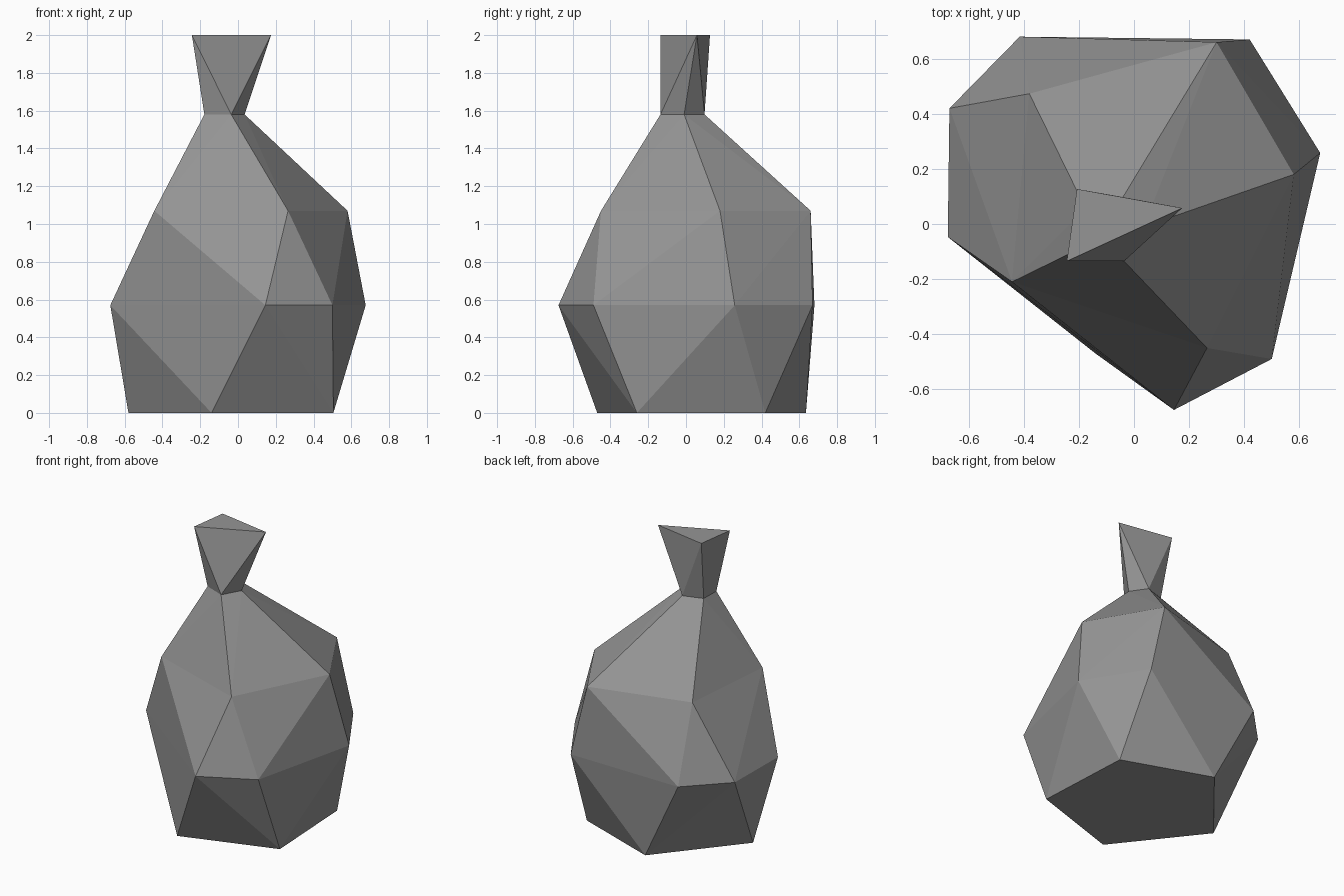
import bpy
import bmesh

# Remove only the default object
default_object = bpy.data.objects.get("Cube")
if default_object:
    bpy.data.objects.remove(default_object, do_unlink=True)


def make_material(name, colour):
    material = bpy.data.materials.new(name)
    material.use_nodes = True
    material.diffuse_color = colour
    material.node_tree.nodes["Principled BSDF"].inputs["Base Color"].default_value = colour
    return material


def facet_loft(name, rings, material, keep_bottom, keep_top):
    """Wrap each neighbouring pair of flat outlines in a faceted skin."""
    mesh_builder = bmesh.new()
    levels = [[mesh_builder.verts.new((x, y, height)) for x, y in outline]
              for height, outline in rings]
    for lower, upper in zip(levels, levels[1:]):
        bmesh.ops.convex_hull(mesh_builder, input=lower + upper,
                              use_existing_faces=False)
        # Remove the flat caps so that the bands form one open shell
        caps = [face for face in mesh_builder.faces
                if len({vertex.co.z for vertex in face.verts}) == 1]
        bmesh.ops.delete(mesh_builder, geom=caps, context="FACES_ONLY")
        loose = [edge for edge in mesh_builder.edges if not edge.link_faces]
        bmesh.ops.delete(mesh_builder, geom=loose, context="EDGES")
        # Keep the upper outline available for the next band
    if keep_bottom:
        mesh_builder.faces.new(list(reversed(levels[0])))
    if keep_top:
        mesh_builder.faces.new(levels[-1])
    bmesh.ops.recalc_face_normals(mesh_builder, faces=mesh_builder.faces)

    mesh = bpy.data.meshes.new(name)
    mesh_builder.to_mesh(mesh)
    mesh_builder.free()
    mesh.materials.append(material)
    part = bpy.data.objects.new(name, mesh)
    bpy.context.collection.objects.link(part)
    return part


stone_grey = make_material("stone grey", (0.3, 0.3, 0.3, 1))

# Outlines run anticlockwise, from the base up to the mouth
base = [(-.14, -.47), (.505, -.26), (.47, .42), (-.13, .635), (-.58, .09)]
belly = [(-.676, -.047), (.145, -.675), (.5, -.49), (.676, .258),
         (.42, .67), (-.415, .68), (-.67, .42)]
shoulder = [(-.443, -.21), (.265, -.45), (.58, .18), (.3, .66), (-.38, .473)]
collar = [(-.036, -.135), (.035, -.01), (-.04, .098), (-.175, .055), (-.178, -.08)]
mouth = [(-.244, -.135), (.175, .058), (-.207, .127)]

# Bulging body below, flared neck above
facet_loft("bottle_body", [(0, base), (.57, belly), (1.07, shoulder), (1.58, collar)],
           stone_grey, True, False)
facet_loft("bottle_neck", [(1.58, collar), (2, mouth)], stone_grey, False, True)
